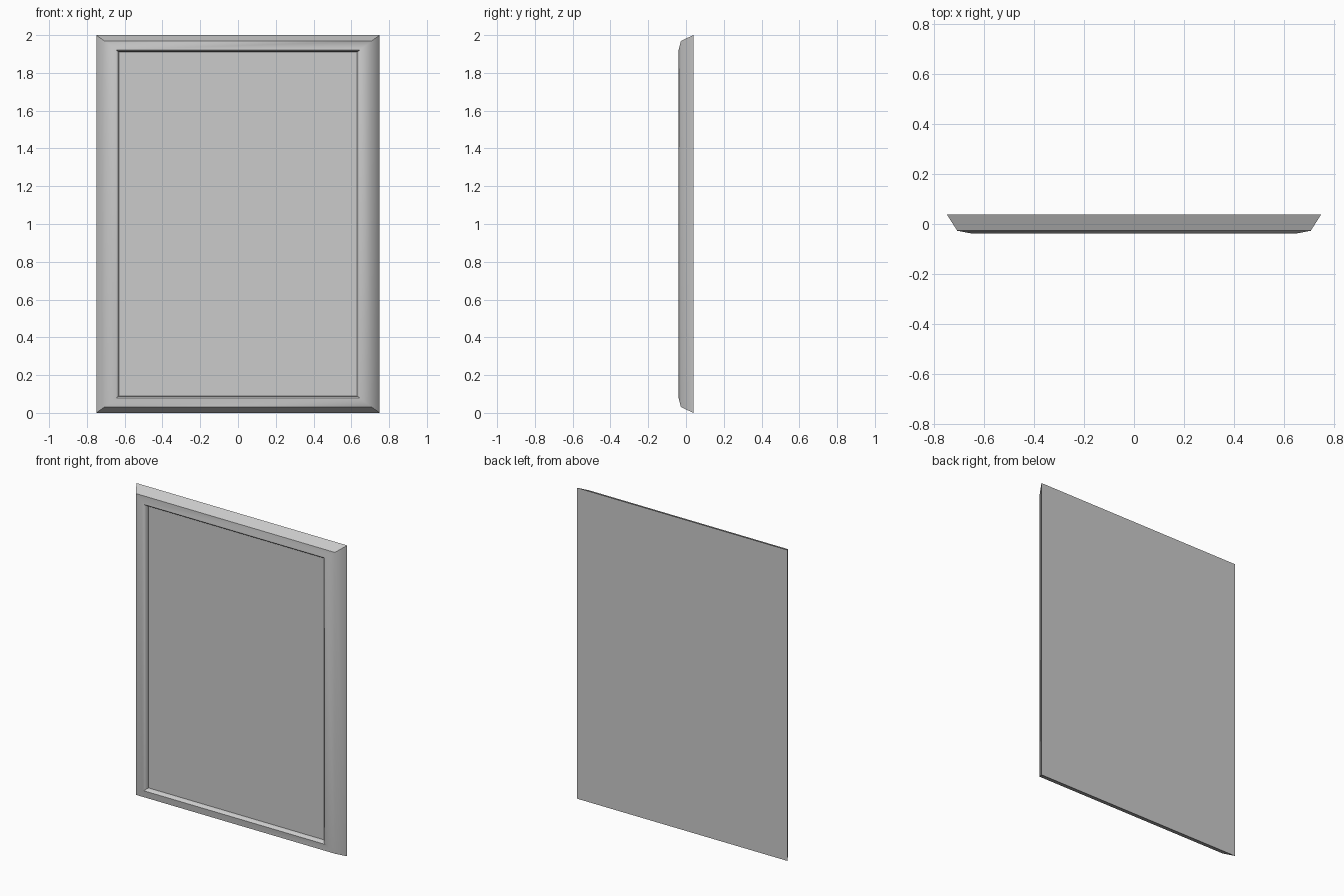
import bpy
import bmesh
from math import radians

cube = bpy.data.objects.get("Cube")
if cube:
    bpy.data.objects.remove(cube)

WIDTH, HEIGHT = 1.5, 2.0
BACK_Y, PANEL_Y = 0.039, -0.01

grey = bpy.data.materials.new("light grey")
grey.use_nodes = True
grey.diffuse_color = (0.6, 0.6, 0.6, 1)
grey.node_tree.nodes["Principled BSDF"].inputs["Base Color"].default_value = (0.6, 0.6, 0.6, 1)


def rectangle(bm, inset_x, inset_z, y):
    """Four corner vertices of an upright rectangle, anticlockwise from the front."""
    x = WIDTH / 2 - inset_x
    low, high = inset_z, HEIGHT - inset_z
    return [bm.verts.new((px, y, pz))
            for px, pz in ((-x, low), (x, low), (x, high), (-x, high))]


def bridge(bm, outer, inner):
    for i in range(4):
        j = (i + 1) % 4
        bm.faces.new((outer[i], outer[j], inner[j], inner[i]))


def finish(bm, name):
    mesh = bpy.data.meshes.new(name)
    bmesh.ops.recalc_face_normals(bm, faces=bm.faces)
    bm.to_mesh(mesh)
    bm.free()
    mesh.materials.append(grey)
    obj = bpy.data.objects.new(name, mesh)
    bpy.context.collection.objects.link(obj)
    bpy.ops.object.select_all(action='DESELECT')
    obj.select_set(True)
    bpy.context.view_layer.objects.active = obj
    bpy.ops.object.shade_smooth_by_angle(angle=radians(50))


# Mitred moulding: side inset, top and bottom inset, depth
profile = [
    (0.0, 0.0, BACK_Y),
    (0.042, 0.031, -0.027),
    (0.105, 0.079, -0.039),
    (0.115, 0.086, -0.032),
    (0.12, 0.09, PANEL_Y),
    (0.12, 0.09, BACK_Y),
]
bm = bmesh.new()
loops = [rectangle(bm, *point) for point in profile]
for outer, inner in zip(loops, loops[1:] + loops[:1]):
    bridge(bm, outer, inner)
finish(bm, "frame_moulding")

# Recessed panel filling the opening, flush with the frame at the back
bm = bmesh.new()
front = rectangle(bm, 0.12, 0.09, PANEL_Y)
back = rectangle(bm, 0.12, 0.09, BACK_Y)
bm.faces.new(front)
bm.faces.new(reversed(back))
bridge(bm, back, front)
finish(bm, "picture_panel")
